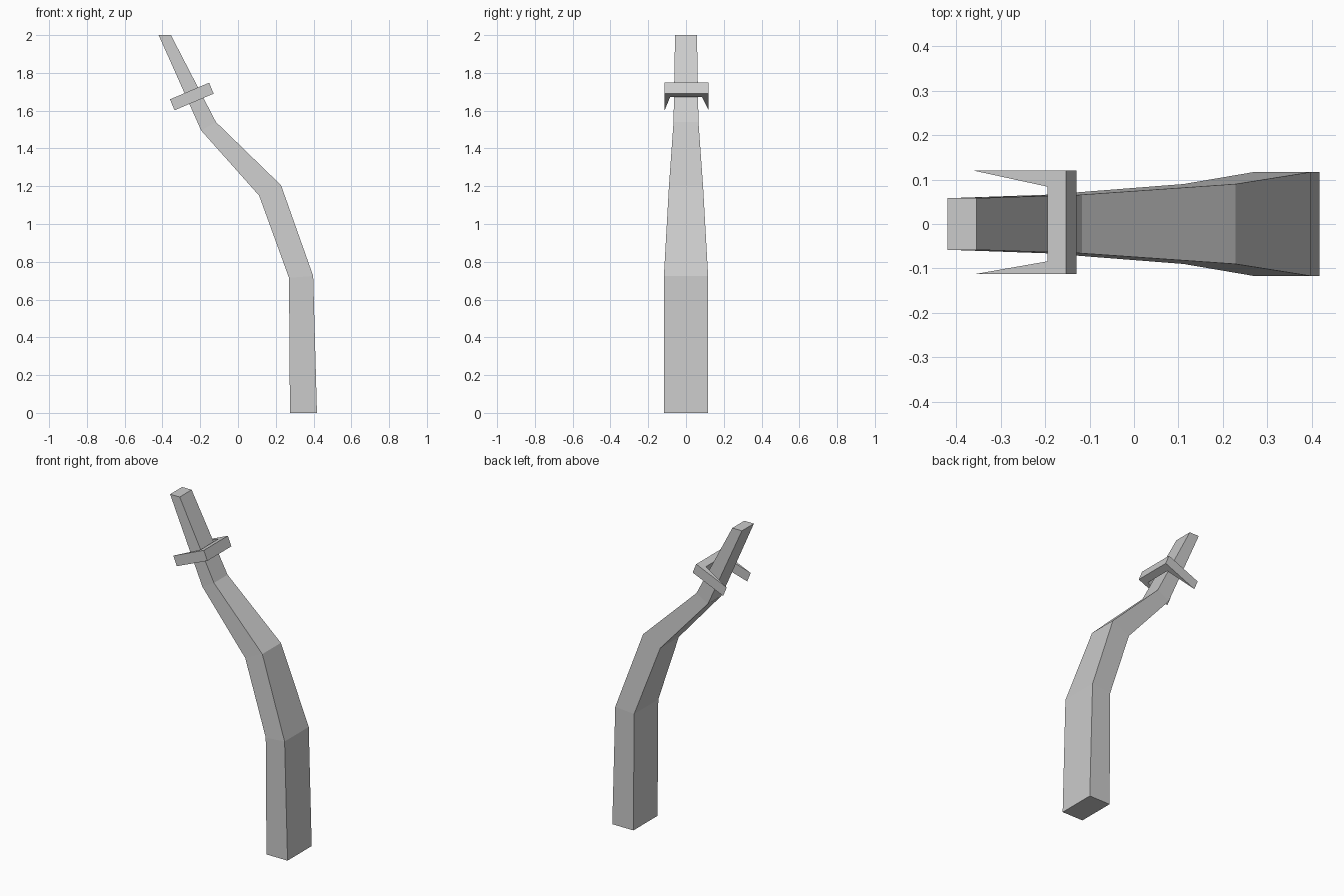
import bpy
import bmesh
from mathutils import Vector

cube = bpy.data.objects.get("Cube")
if cube:
    bpy.data.objects.remove(cube, do_unlink=True)

grey = bpy.data.materials.new("plain_grey")
grey.use_nodes = True
colour = (0.6, 0.6, 0.6, 1)
grey.diffuse_color = colour
grey.node_tree.nodes["Principled BSDF"].inputs["Base Color"].default_value = colour


def loft(name, rings):
    """Skin a closed flat-shaded solid through rings of equal length."""
    bm = bmesh.new()
    loops = [[bm.verts.new(p) for p in ring] for ring in rings]
    for a, b in zip(loops, loops[1:]):
        for i in range(len(a)):
            j = (i + 1) % len(a)
            bm.faces.new((a[i], a[j], b[j], b[i]))
    bm.faces.new(loops[0][::-1])
    bm.faces.new(loops[-1])
    bmesh.ops.recalc_face_normals(bm, faces=bm.faces)
    mesh = bpy.data.meshes.new(name)
    bm.to_mesh(mesh)
    bm.free()
    mesh.materials.append(grey)
    obj = bpy.data.objects.new(name, mesh)
    bpy.context.collection.objects.link(obj)
    return obj


# Bent tapering post: inner x, z, outer x, z, half depth
sections = [
    (0.275, 0, 0.418, 0, 0.117),
    (0.27, 0.715, 0.398, 0.725, 0.117),
    (0.112, 1.15, 0.228, 1.205, 0.09),
    (-0.195, 1.495, -0.117, 1.54, 0.066),
    (-0.42, 2, -0.355, 2, 0.058),
]
loft("bent_post", [[(xi, -w, zi), (xo, -w, zo), (xo, w, zo), (xi, w, zi)]
                   for xi, zi, xo, zo, w in sections])

# Tilted fork clasping the post: fraction along its length, y
outline = [(0, -0.113), (1, -0.113), (1, 0.12), (0, 0.12),
           (0.8, 0.084), (0.8, -0.084)]
tip = Vector((-0.36, 0, 1.66))
along = Vector((0.207, 0, 0.088))
thickness = Vector((0.024, 0, -0.058))
top = [tip + along * t + Vector((0, y, 0)) for t, y in outline]
loft("fork_bracket", [top, [p + thickness for p in top]])
